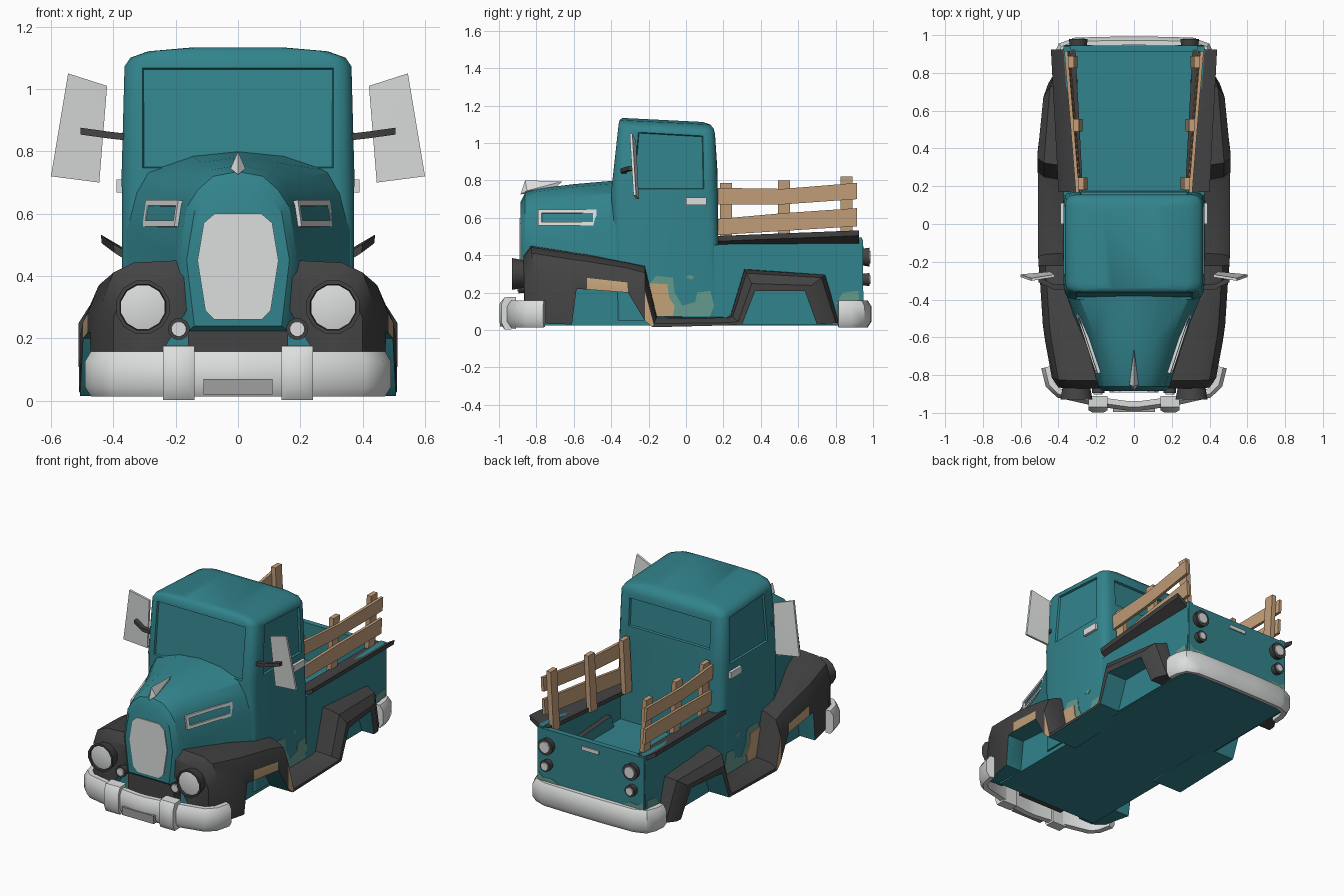
import bpy, bmesh, math
from mathutils import Vector

if "Cube" in bpy.data.objects:
    bpy.data.objects.remove(bpy.data.objects["Cube"])


def material(name, rgb):
    m = bpy.data.materials.new(name)
    m.diffuse_color = (*rgb, 1)
    m.use_nodes = True
    m.node_tree.nodes["Principled BSDF"].inputs["Base Color"].default_value = m.diffuse_color
    return m


TEAL = material("teal_paint", (0.032, 0.23, 0.265))
DARK = material("dark_rubber_grey", (0.058, 0.056, 0.058))
CHROME = material("pale_chrome", (0.72, 0.73, 0.73))
WOOD = material("wood", (0.55, 0.35, 0.195))
RUST = material("bare_rust", (0.55, 0.36, 0.19))
FADED = material("faded_paint", (0.13, 0.32, 0.27))
GREY = material("plate_grey", (0.35, 0.35, 0.35))


def finish(name, bm, mats, mirror, angle=35):
    bmesh.ops.recalc_face_normals(bm, faces=bm.faces)
    me = bpy.data.meshes.new(name)
    bm.to_mesh(me)
    bm.free()
    for m in mats:
        me.materials.append(m)
    for p in me.polygons:
        p.use_smooth = True
    me.set_sharp_from_angle(angle=math.radians(angle))
    ob = bpy.data.objects.new(name, me)
    bpy.context.collection.objects.link(ob)
    if mirror:
        ob.modifiers.new("Mirror", "MIRROR").use_mirror_merge = False
    return ob


def loft(name, rings, *mats, mirror=False, rule=None, edit=None, angle=35):
    """Skin closed rings of equal length and cap both ends."""
    bm = bmesh.new()
    vs = [[bm.verts.new(p) for p in r] for r in rings]
    n = len(rings[0])
    for i in range(len(vs) - 1):
        for j in range(n):
            k = (j + 1) % n
            f = bm.faces.new((vs[i][j], vs[i][k], vs[i + 1][k], vs[i + 1][j]))
            if rule:
                f.material_index = rule(i, j)
    bm.faces.new(vs[0])
    bm.faces.new(vs[-1])
    if edit:
        bmesh.ops.recalc_face_normals(bm, faces=bm.faces)
        edit(bm)
    return finish(name, bm, mats, mirror, angle)


def hull(name, pts, mat, mirror=False):
    bm = bmesh.new()
    for p in pts:
        bm.verts.new(p)
    bmesh.ops.convex_hull(bm, input=bm.verts)
    return finish(name, bm, [mat], mirror, 20)


def box(name, x, y, z, mat, mirror=False):
    return hull(name, [(a, b, c) for a in x for b in y for c in z], mat, mirror)


def side_plate(name, pts, x0, x1, mat):
    """Flat (y, z) outline given thickness in x, on both sides."""
    return loft(name, [[(x, y, z) for y, z in pts] for x in (x0, x1)], mat, mirror=True)


def turned(name, x, z, steps, mat, n=12, mirror=True):
    """Round part along y from (y, radius) steps."""
    a = [2 * math.pi * (i + .5) / n for i in range(n)]
    return loft(name, [[(x + r * math.cos(t), y, z + r * math.sin(t)) for t in a]
                       for y, r in steps], mat, mirror=mirror)


# Cab with recessed windows and tilted roof
def cab_ring(z, hx, y0, y1, r):
    pts = []
    for q, (cx, cy) in enumerate([(hx - r, y1 - r), (r - hx, y1 - r), (r - hx, y0 + r), (hx - r, y0 + r)]):
        for s in range(4):
            t = math.pi / 2 * (q + s / 3)
            x, y = cx + r * math.cos(t), cy + r * math.sin(t)
            pts.append((x, y, z - (.05 * (y + .36) if z > 1 else 0)))
    return pts


def windows(bm):
    for f in list(bm.faces):
        c = f.calc_center_median()
        if .8 < c.z < 1 and f.calc_area() > .05:
            rear, front = f.normal.y > .7, f.normal.y < -.7
            bmesh.ops.inset_individual(bm, faces=[f], thickness=.045 if rear else .01 if front else .02)
            for v in f.verts:
                if rear and v.co.z < c.z:
                    v.co.z += .075
                if not rear and not front and v.co.y < c.y:
                    v.co.y += .045
            bmesh.ops.inset_individual(bm, faces=[f], thickness=.006, depth=-.012)


loft("cab", [cab_ring(*s) for s in [
    (.05, .372, -.37, .175, .03), (.74, .373, -.40, .17, .06), (1.075, .364, -.363, .155, .05),
    (1.103, .345, -.36, .148, .05), (1.123, .29, -.355, .13, .05), (1.135, .16, -.34, .09, .05)]],
    TEAL, edit=windows, angle=40)

# Hood and nose
hood = []
for y, half in [(-.37, [(.36, .2), (.36, .55), (.335, .67), (.30, .735), (.15, .785)]),
                (-.6, [(.28, .2), (.265, .5), (.24, .64), (.20, .71), (.12, .765)]),
                (-.8, [(.20, .22), (.205, .45), (.178, .63), (.15, .69), (.09, .74)]),
                (-.86, [(.165, .22), (.19, .45), (.165, .62), (.13, .675), (.08, .72)]),
                (-.885, [(.14, .24), (.165, .45), (.14, .605), (.11, .64), (.06, .67)])]:
    hood.append([(x, y, z) for x, z in half] + [(-x, y, z) for x, z in reversed(half)])
for r in hood:  # crown along the centre line
    r.insert(5, (0, r[4][1], r[4][2] + .015))
loft("hood", hood, TEAL, angle=30)

# Grille
g = [(.075, .6), (.11, .57), (.13, .45), (.105, .29), (.075, .26)]
g += [(-x, z) for x, z in reversed(g)]
loft("grille", [[(x, y, z) for x, z in g] for y in (-.87, -.891)], CHROME)

# Hood ornament
hull("hood_ornament", [(0, -.885, .725), (.024, -.85, .745), (-.024, -.85, .745),
                       (0, -.86, .8), (0, -.66, .795), (0, -.7, .76)], CHROME)

# Hood side vents: four bars each
d = Vector((.105, .32, 0)).normalized()
nrm = Vector((d.y, -d.x, .15)).normalized()
for i, (u0, u1, w0, w1) in enumerate([(-.165, .165, .024, .042), (-.165, .165, -.042, -.024),
                                      (-.165, -.145, -.03, .03), (.145, .165, -.03, .03)]):
    c = Vector((.238, -.632, .6))
    hull(f"vent_bar_{i}", [c + d * u + Vector((-.15 * w, 0, w)) + nrm * t
                           for u in (u0, u1) for w in (w0, w1) for t in (-.02, .012)], CHROME, True)

# Fenders and running boards: top (y, z), lower edge (y, z), outer x, inner x
stations = [
    (-.87, .40, -.86, .06, .40, .1), (-.83, .455, -.78, .035, .435, .1), (-.63, .425, -.61, .03, .47, .15),
    (-.605, .42, -.585, .22, .475, .15), (-.53, .41, -.53, .217, .483, .2), (-.32, .37, -.31, .20, .497, .3),
    (-.22, .35, -.22, .05, .505, .3), (-.155, .075, -.18, .015, .507, .3), (.22, .07, .22, .025, .507, .3),
    (.235, .08, .30, .03, .51, .3), (.31, .33, .37, .21, .512, .3), (.75, .30, .635, .21, .48, .3),
    (.83, .04, .70, .03, .455, .3)]
rings = []
for yt, zt, ya, za, xo, xi in stations:
    h = max(zt - za, .005)
    k = min(h, .2) / h
    r = [(xi, yt, zt)]
    for dx, t in [(.1, .06 * k), (.035, .22 * k), (0, .68 * k), (0, 1)]:
        r.append((xo - dx, yt + (ya - yt) * t, zt + (za - zt) * t))
    rings.append(r + [(.3, ya, za)])


def fender_colour(i, j):
    if j >= 4:
        return 1
    return 2 if (j == 3 and i in (4, 6)) else 0


loft("fenders", rings, DARK, TEAL, RUST, mirror=True, rule=fender_colour, angle=35)
box("front_apron", (-.16, .16), (-.865, -.8), (.05, .235), DARK)

# Lower body, whose top is the bed floor
box("lower_body", (-.36, .36), (-.8, .93), (.025, .25), TEAL)

# Bed walls, tailgate and flared top rails
side_plate("bed_side", [(.15, .03), (.93, .03), (.942, .495), (.15, .455)], .335, .372, TEAL)
box("tailgate", (-.37, .37), (.91, .945), (.03, .485), TEAL)
rail = [(.31, .49), (.37, .492), (.44, .533), (.437, .505), (.37, .462), (.31, .465)]
loft("bed_rail", [[(x - sx, y, z - sz) for x, z in rail] for y, sx, sz in [(.17, .04, .03), (.925, 0, 0)]],
     DARK, mirror=True)


# Wooden stake fence
def fence_x(y, z):
    return .277 + .058 * (y - .18) / .73 + .055 * (z - .5)


for name, st in [("upper_plank", [(.17, .67, .76), (.52, .672, .755), (.915, .70, .787)]),
                 ("lower_plank", [(.17, .508, .594), (.52, .53, .625), (.915, .555, .652)])]:
    loft(name, [[(fence_x(y, a), y, a), (fence_x(y, a) + .018, y, a),
                 (fence_x(y, b) + .018, y, b), (fence_x(y, b), y, b)] for y, a, b in st], WOOD, mirror=True)
for i, (y, top) in enumerate([(.213, .785), (.523, .80), (.857, .82)]):
    hull(f"fence_post_{i}", [(fence_x(y, z) - dx, y + dy, z) for z in (.45, top)
                             for dx in (0, .03) for dy in (-.032, .032)], WOOD, True)

# Headlights, marker lights, tail lights
turned("headlight_shell", .305, .30, [(-.8, .06), (-.845, .072), (-.93, .088), (-.93, .076), (-.92, .074)], DARK)
turned("headlight_lens", .305, .30, [(-.9, .074), (-.92, .072), (-.927, .04)], CHROME)
turned("marker_shell", .19, .23, [(-.85, .03), (-.895, .035)], DARK)
turned("marker_lens", .19, .23, [(-.88, .028), (-.902, .024)], CHROME)
for nm, z, r in [("tail_light", .39, .052), ("reverse_light", .27, .036)]:
    turned(nm + "_shell", .295, z, [(.93, r * .85), (.98, r)], DARK)
    turned(nm + "_lens", .295, z, [(.96, r * .78), (.986, r * .65)], CHROME)
box("tailgate_handle", (-.06, .06), (.94, .952), (.425, .448), CHROME)


# Bumpers swept along a plan path
def bumper(name, half, s):
    path = [Vector((-x, y)) for x, y in reversed(half)] + [Vector(p) for p in half]
    prof = [(-.03, .018), (0, .014), (.02, .045), (.02, .125), (0, .158), (-.03, .158)]
    out = []
    for i, p in enumerate(path):
        t = (path[min(i + 1, len(path) - 1)] - path[max(i - 1, 0)]).normalized()
        n = Vector((t.y, -t.x)) * s
        out.append([(p.x + n.x * o, p.y + n.y * o, z) for o, z in prof])
    loft(name, out, CHROME, angle=40)


bumper("front_bumper", [(.03, -.968), (.2, -.945), (.4, -.90), (.45, -.85), (.472, -.76)], 1)
bumper("rear_bumper", [(.1, .972), (.31, .967), (.385, .94), (.41, .88), (.415, .815)], -1)
loft("bumper_guard", [[(x, y, z) for y, z in [(-.91, .005), (-.97, .003), (-.998 + e, .04), (-.998 + e, .14),
                                               (-.97, .175), (-.91, .178)]]
                      for x, e in [(.14, .012), (.16, 0), (.22, 0), (.24, .012)]], CHROME, mirror=True)
box("number_plate", (-.11, .11), (-.994, -.95), (.02, .07), GREY)

# Mirrors, arms and door handles
hull("wing_mirror", [(x, y + t, z) for x, y, z in [(.42, -.275, 1.01), (.545, -.295, 1.05), (.60, -.275, .72),
                                                   (.445, -.26, .70)] for t in (-.006, .008)], CHROME, True)
loft("mirror_arm", [[(x, y + a, z + b) for a, b in [(-.014, -.011), (.014, -.011), (.014, .011), (-.014, .011)]]
                    for x, y, z in [(.35, -.33, .845), (.42, -.335, .853), (.505, -.295, .865)]], DARK, mirror=True)
box("door_handle", (.36, .39), (0, .11), (.668, .71), CHROME, True)

# Worn paint patches on the body sides and tailgate
side_plate("faded_patch", [(-.2, .24), (-.16, .29), (-.07, .28), (-.06, .2), (-.02, .13), (.05, .15), (.06, .2),
                           (.13, .21), (.15, .13), (.13, .075), (-.17, .075)], .371, .375, FADED)
side_plate("rust_patch", [(-.2, .25), (-.1, .245), (-.09, .17), (-.06, .13), (-.07, .075), (-.18, .075)],
           .373, .379, RUST)
side_plate("small_faded_patch", [(0, .28), (.02, .295), (.045, .285), (.03, .27)], .371, .376, FADED)
side_plate("rear_faded_patch", [(.8, .14), (.84, .2), (.92, .21), (.93, .14)], .371, .376, FADED)
loft("tailgate_faded_patch", [[(x, y, z) for x, z in [(.2, .15), (.27, .185), (.33, .18), (.368, .21), (.368, .15)]]
                              for y in (.94, .948)], FADED, mirror=True)
